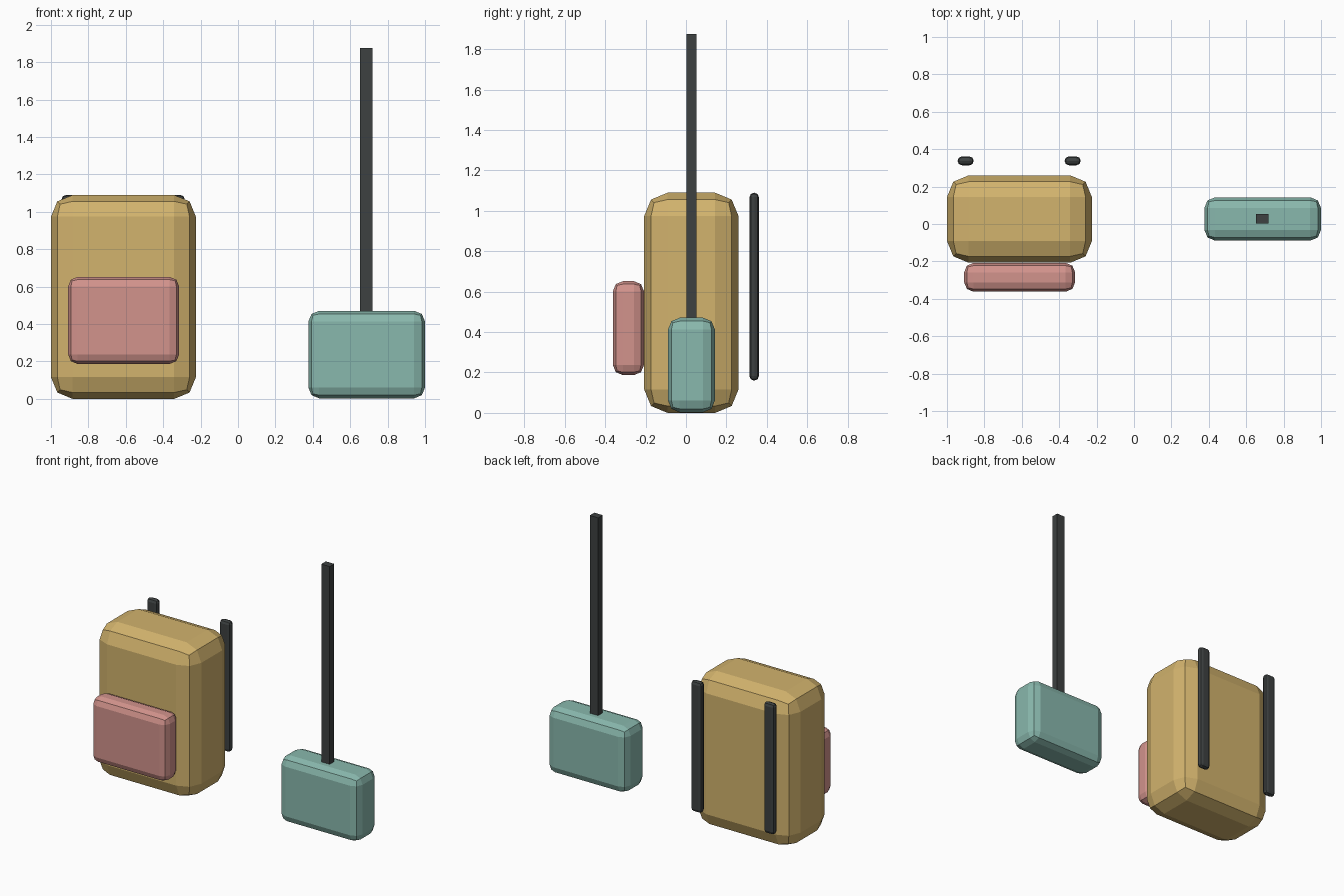
import bpy

if "Cube" in bpy.data.objects:
    bpy.data.objects.remove(bpy.data.objects["Cube"])


def material(name, srgb):
    m = bpy.data.materials.new(name)
    lin = [((c / 255 + 0.055) / 1.055) ** 2.4 for c in srgb]
    m.diffuse_color = (*lin, 1)
    m.use_nodes = True
    m.node_tree.nodes["Principled BSDF"].inputs["Base Color"].default_value = m.diffuse_color
    return m


TAN = material("tan canvas", (210, 179, 109))
PINK = material("dusty pink", (210, 147, 140))
TEAL = material("soft teal", (137, 184, 173))
DARK = material("charcoal", (61, 65, 65))


def box(name, xr, yr, zr, mat, bevel=0.0):
    """Box spanning the given ranges, with faceted two-step rounded edges."""
    ranges = (xr, yr, zr)
    bpy.ops.mesh.primitive_cube_add(size=1, location=[(a + b) / 2 for a, b in ranges])
    ob = bpy.context.object
    ob.name = name
    ob.scale = [b - a for a, b in ranges]
    bpy.ops.object.transform_apply(location=False, rotation=False, scale=True)
    ob.data.materials.append(mat)
    if bevel:
        mod = ob.modifiers.new("rounded edges", "BEVEL")
        mod.width = bevel
        mod.segments = 2
        mod.limit_method = "NONE"
    return ob


# Backpack body and front pocket
box("backpack_body", (-1.0, -0.225), (-0.207, 0.26), (0.0, 1.09), TAN, 0.116)
box("front_pocket", (-0.908, -0.315), (-0.362, -0.208), (0.187, 0.652), PINK, 0.05)

# Pair of shoulder straps behind the body
for side, x in (("left", -0.9), ("right", -0.328)):
    box(side + "_strap", (x - 0.043, x + 0.043), (0.314, 0.361), (0.16, 1.09), DARK, 0.0225)

# Separate small case with a tall handle
box("case_body", (0.376, 1.0), (-0.089, 0.143), (0.003, 0.471), TEAL, 0.058)
box("case_handle", (0.653, 0.719), (0.002, 0.053), (0.465, 1.875), DARK)
